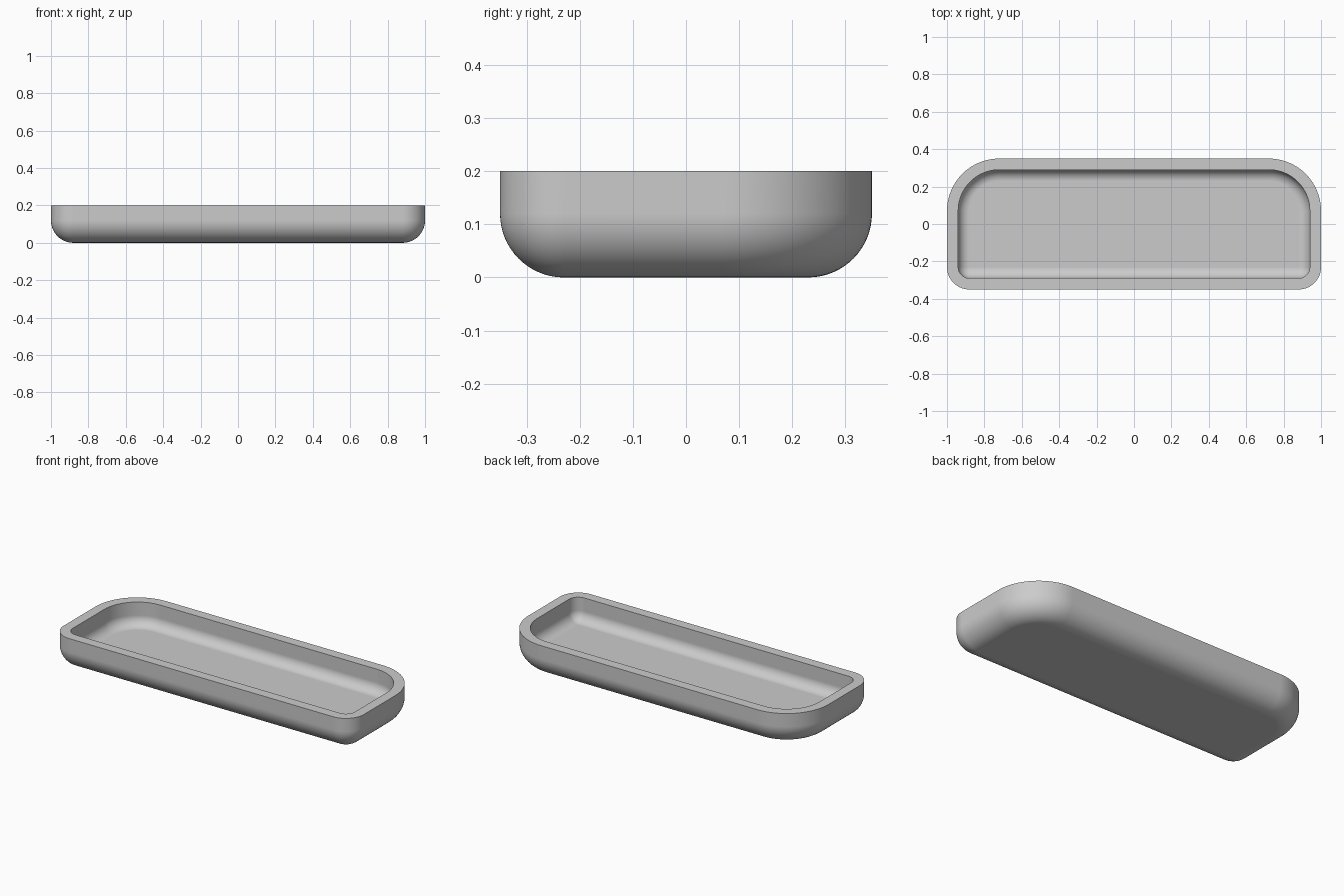
import bpy, bmesh
from math import sin, cos, pi

HALF_X, HALF_Y, HEIGHT = 1.0, 0.35, 0.2
BACK_R, FRONT_R = 0.28, 0.12      # plan corner radii
WALL, FILLET = 0.06, 0.12         # wall thickness, outer bottom rounding
CORNER_STEPS, FILLET_STEPS = 20, 16

cube = bpy.data.objects.get("Cube")
if cube:
    bpy.data.objects.remove(cube, do_unlink=True)


def outline(bm, inset, z):
    """Ring of vertices round the tray, offset inwards by inset."""
    ring = []
    corners = [(1, 1, BACK_R), (-1, 1, BACK_R), (-1, -1, FRONT_R), (1, -1, FRONT_R)]
    for i, (sx, sy, radius) in enumerate(corners):
        cx, cy = sx * (HALF_X - radius), sy * (HALF_Y - radius)
        r = max(radius - inset, 0.002)
        for k in range(CORNER_STEPS + 1):
            a = (i + k / CORNER_STEPS) * pi / 2
            ring.append(bm.verts.new((cx + r * cos(a), cy + r * sin(a), z)))
    return ring


def rounded_wall(inset, bottom, radius):
    """(inset, z) profile from the centre of the bottom up to the rim."""
    arc = []
    for k in range(FILLET_STEPS + 1):
        a = k / FILLET_STEPS * pi / 2
        arc.append((inset + radius * (1 - sin(a)), bottom + radius * (1 - cos(a))))
    return arc + [(inset, HEIGHT)]


# Tray shell: outer wall up, over the rim, inner wall down
profile = rounded_wall(0, 0, FILLET) + rounded_wall(WALL, WALL, FILLET - WALL)[::-1]
bm = bmesh.new()
rings = [outline(bm, inset, z) for inset, z in profile]
for low, high in zip(rings, rings[1:]):
    for i in range(len(low)):
        j = (i + 1) % len(low)
        bm.faces.new((low[i], low[j], high[j], high[i]))

# Underside and inner floor
bm.faces.new(rings[0][::-1])
bm.faces.new(rings[-1])
bmesh.ops.recalc_face_normals(bm, faces=bm.faces)

mesh = bpy.data.meshes.new("tray")
bm.to_mesh(mesh)
bm.free()
tray = bpy.data.objects.new("tray", mesh)
bpy.context.collection.objects.link(tray)

# Plain grey finish
grey = bpy.data.materials.new("light_grey")
grey.use_nodes = True
colour = (0.6, 0.6, 0.6, 1)
grey.diffuse_color = colour
grey.node_tree.nodes["Principled BSDF"].inputs["Base Color"].default_value = colour
mesh.materials.append(grey)

# Smooth walls with crisp rim edges
bpy.ops.object.select_all(action='DESELECT')
tray.select_set(True)
bpy.context.view_layer.objects.active = tray
bpy.ops.object.shade_smooth_by_angle(angle=pi / 6)
weighted = tray.modifiers.new("even_shading", 'WEIGHTED_NORMAL')
weighted.keep_sharp = True
